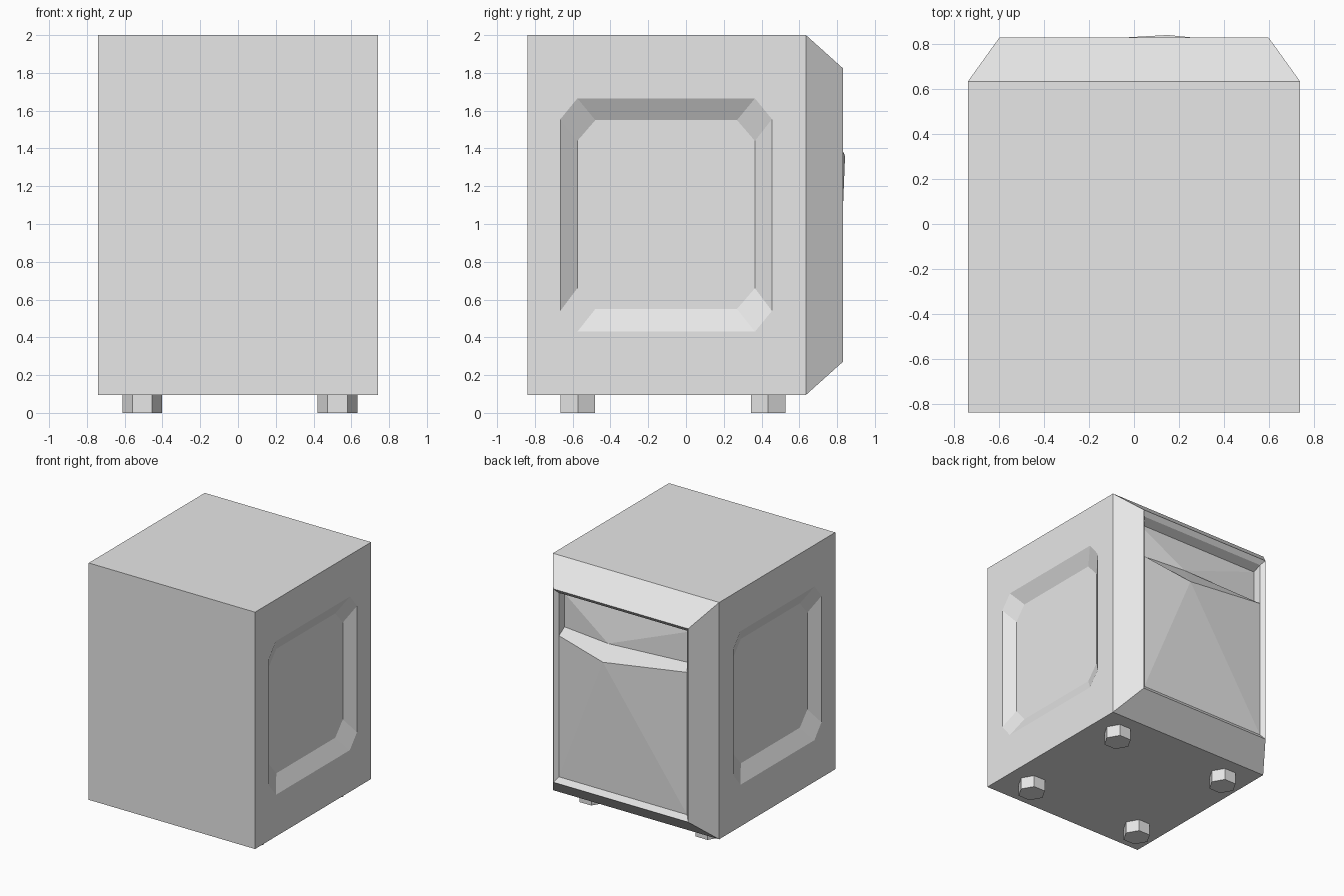
import bpy, bmesh
from math import cos, sin, pi

cube = bpy.data.objects.get("Cube")
if cube:
    bpy.data.objects.remove(cube)

grey = bpy.data.materials.new("light_grey")
grey.use_nodes = True
colour = (0.8, 0.8, 0.8, 1)
grey.diffuse_color = colour
grey.node_tree.nodes["Principled BSDF"].inputs["Base Color"].default_value = colour


def finish(name, bm):
    mesh = bpy.data.meshes.new(name)
    bm.to_mesh(mesh)
    bm.free()
    mesh.materials.append(grey)
    bpy.context.collection.objects.link(bpy.data.objects.new(name, mesh))


def ring(bm, points):
    return [bm.verts.new(p) for p in points]


def bridge(bm, a, b):
    n = len(a)
    for i in range(n):
        j = (i + 1) % n
        bm.faces.new((a[i], a[j], b[j], b[i]))


def rect(x, y, low, high):
    return [(-x, y, low), (x, y, low), (x, y, high), (-x, y, high)]


def octagon(x, y0, y1, z0, z1, cy, cz):
    return [(x, y, z) for y, z in (
        (y0 + cy, z0), (y1 - cy, z0), (y1, z0 + cz), (y1, z1 - cz),
        (y1 - cy, z1), (y0 + cy, z1), (y0, z1 - cz), (y0, z0 + cz))]


# Cabinet shell with tapered back rim and a recessed panel in each side
W, FRONT, BACK, LOW, TOP = 0.74, -0.84, 0.635, 0.095, 2.0
bm = bmesh.new()
front = ring(bm, rect(W, FRONT, LOW, TOP))
back = ring(bm, rect(W, BACK, LOW, TOP))
rim = ring(bm, rect(0.6, 0.83, 0.27, 1.825))
lip = ring(bm, rect(0.57, 0.80, 0.31, 1.79))
bm.faces.new(front)
bridge(bm, back, rim)
bridge(bm, rim, lip)
bm.faces.new((front[0], front[1], back[1], back[0]))
bm.faces.new((front[2], front[3], back[3], back[2]))
for s, lo, hi in ((-1, 0, 3), (1, 1, 2)):
    outer = ring(bm, octagon(s * W, -0.665, 0.455, 0.43, 1.665, 0.09, 0.11))
    inner = ring(bm, octagon(s * (W - 0.063), -0.575, 0.365, 0.55, 1.55, 0.095, 0.11))
    bridge(bm, outer, inner)
    bm.faces.new(inner)
    # Flat border around the octagonal recess
    corners = [front[lo], back[lo], back[hi], front[hi]]
    for i in range(4):
        a, b = corners[i], corners[(i + 1) % 4]
        bm.faces.new((a, b, outer[2 * i + 1], outer[2 * i]))
        bm.faces.new((a, outer[2 * i], outer[2 * i - 1]))

# Bulging lower back panel, sloped ledge and sunken upper back panel
apex = bm.verts.new((0.15, 0.842, 1.36))
dent = bm.verts.new((0.15, 0.776, 1.485))
edge_r, edge_l = ring(bm, [(-0.57, 0.80, 1.455), (0.57, 0.80, 1.445)])
deep_r, deep_l = ring(bm, [(-0.57, 0.73, 1.50), (0.57, 0.73, 1.49)])
top_r, top_l = ring(bm, [(-0.57, 0.73, 1.76), (0.57, 0.73, 1.76)])
for a, b in ((edge_r, lip[0]), (lip[0], lip[1]), (lip[1], edge_l)):
    bm.faces.new((a, b, apex))
for a, b in ((deep_r, top_r), (top_r, top_l), (top_l, deep_l)):
    bm.faces.new((a, b, dent))
bm.faces.new((edge_r, apex, dent, deep_r))
bm.faces.new((apex, edge_l, deep_l, dent))
bm.faces.new((lip[3], lip[2], top_l, top_r))
bm.faces.new((lip[3], edge_r, deep_r, top_r))
bm.faces.new((lip[2], edge_l, deep_l, top_l))
bmesh.ops.recalc_face_normals(bm, faces=bm.faces)
finish("cabinet", bm)

# Four hexagonal feet
for side, x in (("right", -0.507), ("left", 0.527)):
    for end, y in (("front", -0.573), ("back", 0.435)):
        bm = bmesh.new()
        hexagon = [(x + 0.105 * cos(k * pi / 3), y + 0.105 * sin(k * pi / 3)) for k in range(6)]
        base = ring(bm, [(px, py, 0) for px, py in hexagon])
        head = ring(bm, [(px, py, 0.1) for px, py in hexagon])
        bridge(bm, base, head)
        bm.faces.new(base)
        bm.faces.new(head)
        bmesh.ops.recalc_face_normals(bm, faces=bm.faces)
        finish(f"{end}_{side}_foot", bm)
